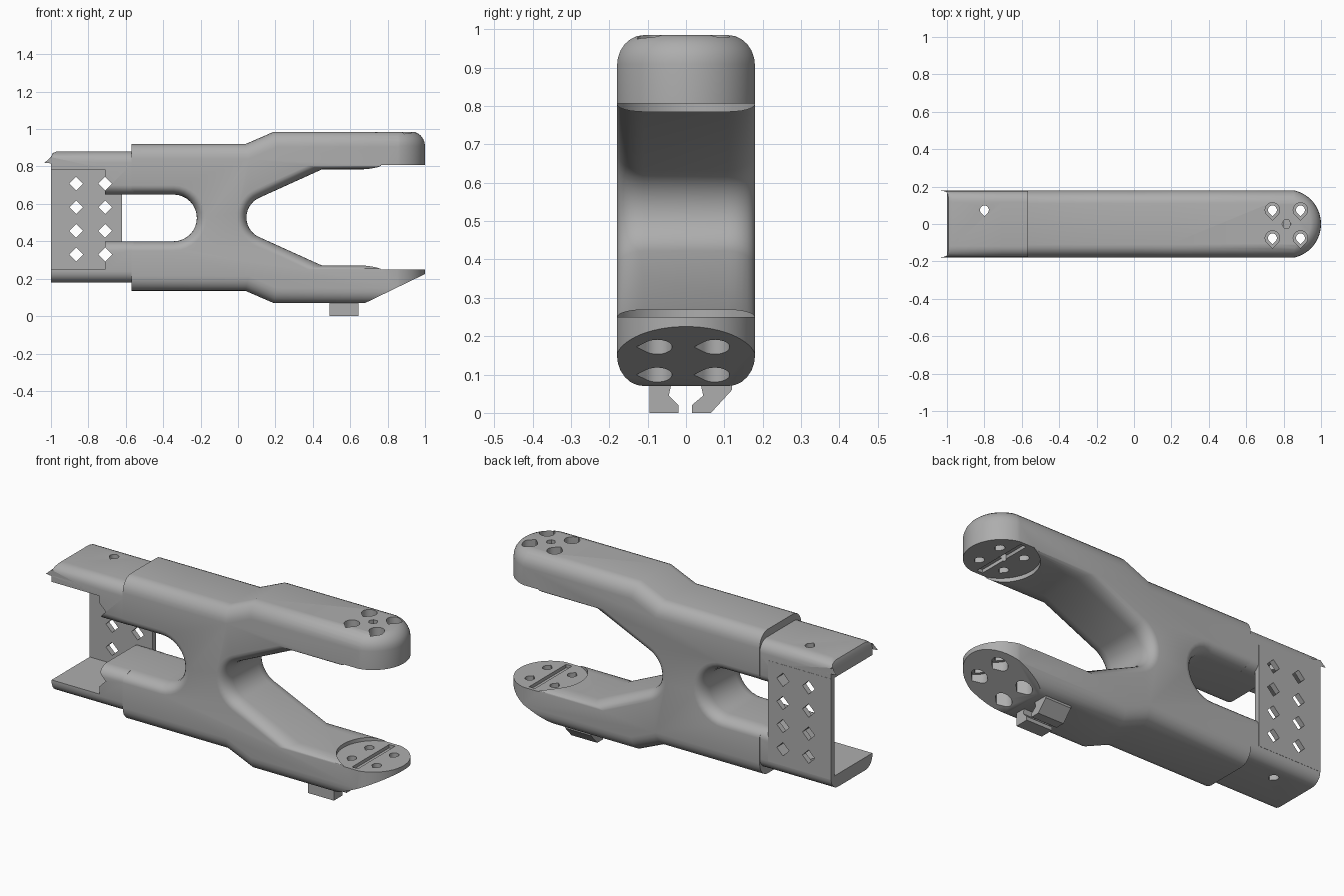
import bpy, bmesh, math
from math import sin, cos, radians, pi

if "Cube" in bpy.data.objects:
    bpy.data.objects.remove(bpy.data.objects["Cube"])

grey = bpy.data.materials.new("plain_grey")
grey.use_nodes = True
colour = (0.42, 0.42, 0.42, 1)
grey.diffuse_color = colour
grey.node_tree.nodes["Principled BSDF"].inputs["Base Color"].default_value = colour

HALF = 0.18
AXES = {"x": lambda u, v, w: (w, u, v),
        "y": lambda u, v, w: (u, w, v),
        "z": lambda u, v, w: (u, v, w)}


def arc(cx, cy, r, start, end, n):
    angles = [radians(start + (end - start) * i / n) for i in range(n + 1)]
    return [(cx + r * cos(a), cy + r * sin(a)) for a in angles]


def inset(points, dists):
    """Move each edge of a counter-clockwise outline inward by its own distance."""
    result, n = [], len(points)
    normals = []
    for i in range(n):
        (ax, ay), (bx, by) = points[i], points[(i + 1) % n]
        length = math.hypot(bx - ax, by - ay)
        normals.append(((ay - by) / length, (bx - ax) / length))
    for i, (x, y) in enumerate(points):
        (px, py), (qx, qy) = normals[i - 1], normals[i]
        d, e = dists[i - 1], dists[i]
        det = px * qy - py * qx
        result.append((x + (d * qy - e * py) / det, y + (e * px - d * qx) / det))
    return result


def prism(name, points, axis, lo, hi, dists=None, r=0.0, round_lo=True):
    """Extrude an outline, optionally with rounded rims."""
    layers = [(lo, 0.0), (hi, 0.0)]
    if r:
        steps = [radians(90 * i / 6) for i in range(7)]
        rim = [(r * (1 - cos(t)), 1 - sin(t)) for t in steps]
        top = [(hi - w, k) for w, k in reversed(rim)]
        bottom = [(lo + w, k) for w, k in rim]
        # walk from the full outline to the shrunken cap
        top = [(hi - r * (1 - sin(t)), 1 - cos(t)) for t in steps]
        bottom = [(lo + r * (1 - sin(t)), 1 - cos(t)) for t in reversed(steps)]
        layers = (bottom if round_lo else [(lo, 0.0)]) + top
    bm = bmesh.new()
    rings = []
    for w, k in layers:
        ring = inset(points, [d * k for d in dists]) if k > 0 else points
        rings.append([bm.verts.new(AXES[axis](u, v, w)) for u, v in ring])
    for a, b in zip(rings, rings[1:]):
        for i in range(len(a)):
            j = (i + 1) % len(a)
            bm.faces.new((a[i], a[j], b[j], b[i]))
    bm.faces.new(rings[0])
    bm.faces.new(rings[-1])
    bmesh.ops.recalc_face_normals(bm, faces=bm.faces)
    mesh = bpy.data.meshes.new(name)
    bm.to_mesh(mesh)
    bm.free()
    mesh.materials.append(grey)
    obj = bpy.data.objects.new(name, mesh)
    bpy.context.collection.objects.link(obj)
    return obj


def rect(x0, y0, x1, y1):
    return [(x0, y0), (x1, y0), (x1, y1), (x0, y1)]


def carve(obj, tool, operation="DIFFERENCE"):
    mod = obj.modifiers.new("carve", "BOOLEAN")
    mod.operation, mod.object, mod.solver = operation, tool, "EXACT"
    bpy.context.view_layer.objects.active = obj
    bpy.ops.object.modifier_apply(modifier=mod.name)
    bpy.data.objects.remove(tool)


def teardrop(x, y, r):
    return arc(x, y, r, -50, 230, 16) + [(x, y - 1.4 * r)]


# X-shaped body: (point, inset of the edge that follows)
OUT, IN, LIP = 0.08, 0.05, 0.02
outline = [((-0.57, 0.135), OUT), ((0.04, 0.135), OUT), ((0.19, 0.07), OUT),
           ((1.1, 0.07), 0), ((1.1, 0.27), LIP), ((0.45, 0.27), IN)]
outline += [(p, IN) for p in arc(0.16, 0.5275, 0.115, 246, 114, 14)]
outline += [((0.45, 0.785), LIP), ((1.1, 0.785), 0), ((1.1, 0.985), OUT),
            ((0.19, 0.985), OUT), ((0.04, 0.92), OUT), ((-0.57, 0.92), 0),
            ((-0.57, 0.65), IN)]
outline += [(p, IN) for p in arc(-0.345, 0.525, 0.125, 90, -90, 16)]
outline += [((-0.57, 0.40), 0)]
body = prism("forked_body", [p for p, d in outline], "y", -HALF, HALF,
             [d for p, d in outline], 0.07)

# round the arm tips in plan, then slope the lower tip
plan = arc(0.816, 0, 0.184, -90, 90, 32) + [(-0.8, 0.184), (-0.8, -0.184)]
rims = [OUT] * 33 + [OUT, 0, OUT]
rims = [OUT] * (len(plan) - 2) + [0, OUT]
carve(body, prism("tip_plan", plan, "z", -0.1, 0.989, rims, 0.08, False), "INTERSECT")
carve(body, prism("tip_slope", [(0.535, 0), (1.2, 0), (1.2, 0.322)], "y", -0.3, 0.3))

# round mounting pads with a cross groove
carve(body, prism("pad_recess", arc(0.825, 0, 0.19, 0, 354.375, 63), "z", 0.25, 0.807))
carve(body, prism("pad_groove", rect(0.8, -0.16, 0.835, 0.16), "z", 0.232, 0.825))

# screw holes with wide outer bores
for x in (0.74, 0.89):
    for y in (-0.075, 0.075):
        carve(body, prism("screw_hole", teardrop(x, y, 0.024), "z", -0.1, 1.1))
        carve(body, prism("upper_bore", teardrop(x, y, 0.039), "z", 0.87, 1.1))
        carve(body, prism("lower_bore", teardrop(x, y, 0.039), "z", -0.1, 0.205))
carve(body, prism("centre_hole", arc(0.815, 0, 0.024, 0, 300, 5), "z", 0.78, 1.1))

# sleeve: arm stubs and channel lips, upper and lower
R = 0.06
W = HALF - 0.002
stubs = [
    prism("upper_stub", rect(-0.71, 0.65, -0.56, 0.88), "y", -W, W, [IN, 0, R, 0], R),
    prism("lower_stub", rect(-0.71, 0.18, -0.56, 0.40), "y", -W, W, [R, 0, IN, 0], R)]
upper_lip = prism("upper_lip", [(-1, 0.785), (-0.7, 0.785), (-0.7, 0.88), (-0.97, 0.88),
                                (-0.991, 0.871), (-1, 0.85)],
                  "y", -W, W, [0, 0, R, R / 2, 0, 0], R)
lower_lip = prism("lower_lip", rect(-1, 0.18, -0.7, 0.25), "y", -W, W, [R, 0, 0, 0], R)
for lip in (upper_lip, lower_lip):
    carve(lip, prism("lip_hole", teardrop(-0.8, 0.075, 0.024), "z", -0.1, 1.1))

# back plate with diamond holes
plate = prism("back_plate", rect(-1, 0.24, -0.62, 0.79), "y", 0.15, W + 0.001)
for x in (-0.865, -0.71):
    for z in (0.33, 0.456, 0.582, 0.708):
        targets = [plate]
        if x > -0.8 and z > 0.65:
            targets.append(stubs[0])
        if x > -0.8 and z < 0.4:
            targets.append(stubs[1])
        for target in targets:
            carve(target, prism("diamond", arc(x, z, 0.037, 0, 270, 3), "y", -0.3, 0.3))

# cable hooks under the lower arm
hooks = [
    prism("right_hook", [(-0.095, 0.09), (-0.095, 0.0), (-0.02, 0.0), (-0.02, 0.02),
                         (-0.045, 0.045), (-0.035, 0.09)], "x", 0.49, 0.645),
    prism("left_hook", [(0.12, 0.09), (0.12, 0.06), (0.065, 0.0), (0.015, 0.0),
                        (0.015, 0.02), (0.045, 0.045), (0.035, 0.09)], "x", 0.49, 0.645)]

# smooth rounded faces, keep edges sharp
bpy.ops.object.select_all(action="DESELECT")
for obj in [body, upper_lip, lower_lip, plate] + stubs + hooks:
    obj.select_set(True)
bpy.context.view_layer.objects.active = body
bpy.ops.object.shade_smooth_by_angle(angle=radians(30))
